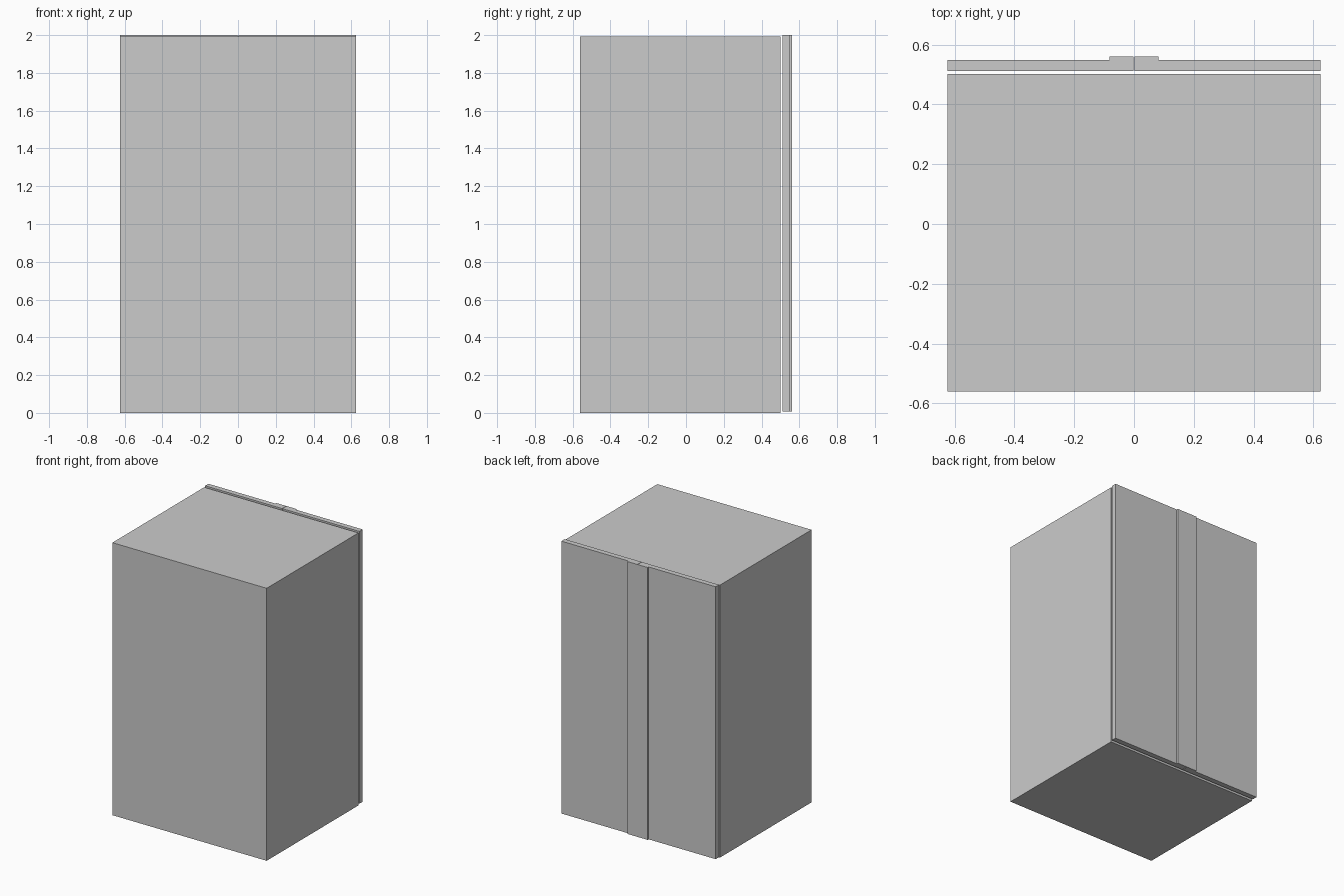
import bpy, bmesh

if "Cube" in bpy.data.objects:
    bpy.data.objects.remove(bpy.data.objects["Cube"])

W = 0.624  # half width


def extrude_profile(name, points, z0, z1):
    """Closed prism from an XY outline."""
    bm = bmesh.new()
    face = bm.faces.new([bm.verts.new((x, y, z0)) for x, y in points])
    res = bmesh.ops.extrude_face_region(bm, geom=[face])
    top = [v for v in res["geom"] if isinstance(v, bmesh.types.BMVert)]
    bmesh.ops.translate(bm, verts=top, vec=(0, 0, z1 - z0))
    bmesh.ops.recalc_face_normals(bm, faces=bm.faces)
    mesh = bpy.data.meshes.new(name)
    bm.to_mesh(mesh)
    bm.free()
    obj = bpy.data.objects.new(name, mesh)
    bpy.context.collection.objects.link(obj)
    return obj


# Cabinet body
extrude_profile("cabinet_body",
                [(-W, -0.56), (W, -0.56), (W, 0.501), (-W, 0.501)], 0, 1.993)

# Pair of doors, each with a raised strip along the meeting edge
door = [(0.0015, 0.511), (W, 0.511), (W, 0.549), (0.082, 0.549),
        (0.082, 0.56), (0.0015, 0.56)]
for side, s in (("right", 1), ("left", -1)):
    extrude_profile(side + "_door", [(s * x, y) for x, y in door], 0.008, 2.0)
